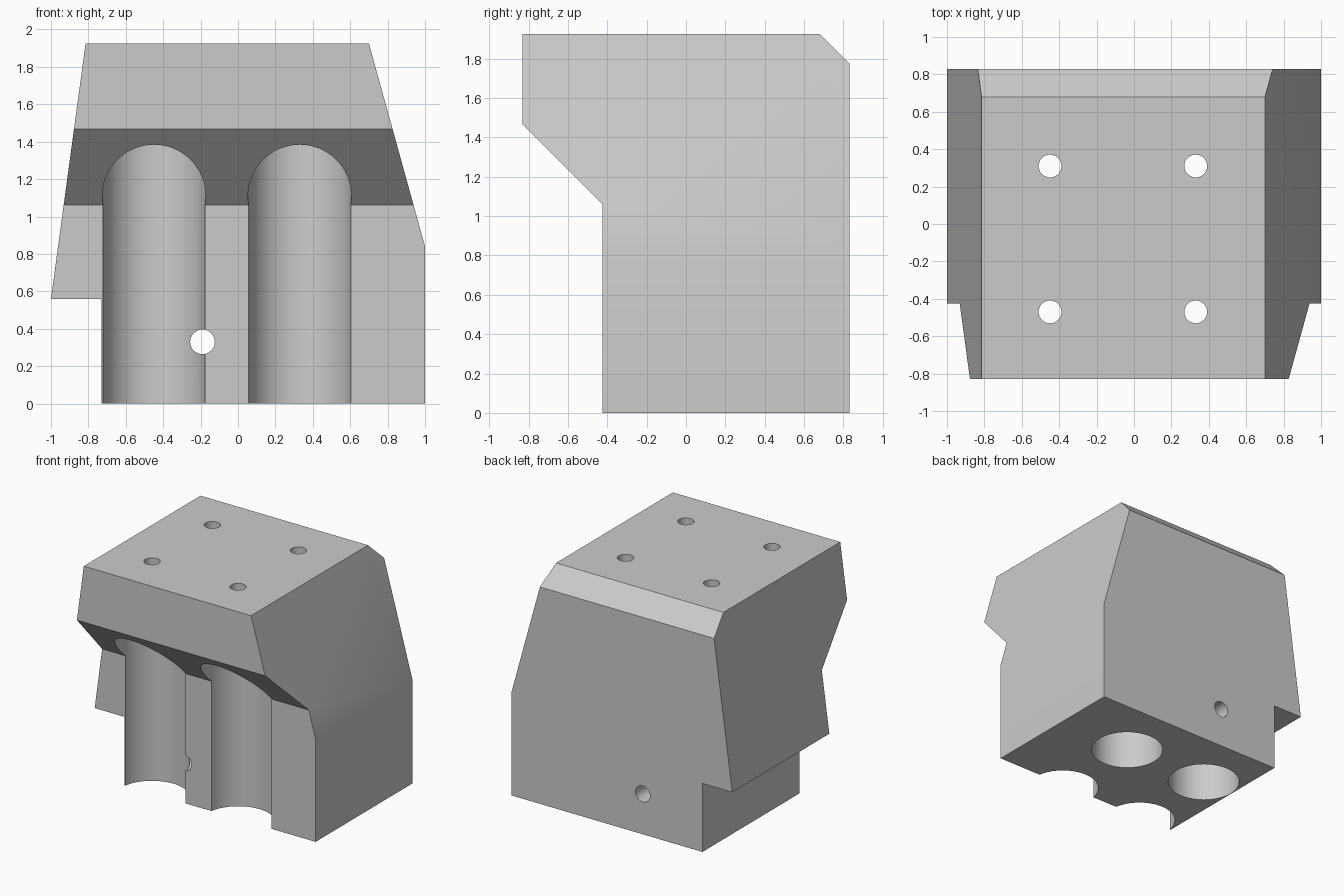
import bpy
import bmesh
from math import pi, radians
from mathutils import Matrix, Vector

if "Cube" in bpy.data.objects:
    bpy.data.objects.remove(bpy.data.objects["Cube"], do_unlink=True)

GREY = (0.6, 0.6, 0.6, 1.0)
grey = bpy.data.materials.new("plain_grey")
grey.use_nodes = True
grey.diffuse_color = GREY
grey.node_tree.nodes["Principled BSDF"].inputs["Base Color"].default_value = GREY


def add_object(name, bm):
    bmesh.ops.recalc_face_normals(bm, faces=bm.faces)
    mesh = bpy.data.meshes.new(name)
    bm.to_mesh(mesh)
    bm.free()
    mesh.materials.append(grey)
    obj = bpy.data.objects.new(name, mesh)
    bpy.context.collection.objects.link(obj)
    return obj


def prism(name, profile, place, start, end):
    """Extrude a closed 2D profile; place maps (u, v, depth) to a point."""
    bm = bmesh.new()
    face = bm.faces.new([bm.verts.new(place(u, v, start)) for u, v in profile])
    new = bmesh.ops.extrude_face_region(bm, geom=[face])["geom"]
    shift = Vector(place(0, 0, end)) - Vector(place(0, 0, start))
    bmesh.ops.translate(bm, vec=shift,
                        verts=[v for v in new if isinstance(v, bmesh.types.BMVert)])
    return add_object(name, bm)


def cylinder(name, radius, centre, length, sides, turn=0):
    bm = bmesh.new()
    matrix = Matrix.Translation(centre) @ Matrix.Rotation(turn, 4, "X")
    bmesh.ops.create_cone(bm, cap_ends=True, segments=sides, radius1=radius,
                          radius2=radius, depth=length, matrix=matrix)
    return add_object(name, bm)


def combine(obj, tool, operation):
    mod = obj.modifiers.new("cut", "BOOLEAN")
    mod.operation = operation
    mod.solver = "EXACT"
    mod.object = tool
    bpy.context.view_layer.objects.active = obj
    bpy.ops.object.modifier_apply(modifier=mod.name)
    bpy.data.objects.remove(tool, do_unlink=True)


# Body: front outline crossed with side outline
front_outline = [(-0.73, 0), (1, 0), (1, 0.84), (0.7, 1.925),
                 (-0.815, 1.925), (-1, 0.56), (-0.73, 0.56)]
side_outline = [(-0.425, -0.1), (0.83, -0.1), (0.83, 1.775), (0.68, 1.925),
                (0.68, 2.1), (-0.83, 2.1), (-0.83, 1.467), (-0.425, 1.062)]
body = prism("block_body", front_outline, lambda u, v, d: (u, d, v), -1, 1)
side = prism("side_cutter", side_outline, lambda u, v, d: (d, u, v), -1.2, 1.2)
combine(body, side, "INTERSECT")

# Four bores from below, each with a small screw hole through the top
for x in (-0.449, 0.33):
    for y in (-0.47, 0.31):
        bore = cylinder("bore_cutter", 0.277, (x, y, 0.7), 1.6, 64)
        combine(body, bore, "DIFFERENCE")
        screw = cylinder("screw_cutter", 0.061, (x, y, 1.7), 0.8, 32)
        combine(body, screw, "DIFFERENCE")

# Cross hole from front to back
cross = cylinder("cross_cutter", 0.066, (-0.19, 0, 0.33), 2.4, 32, pi / 2)
combine(body, cross, "DIFFERENCE")

body.select_set(True)
bpy.context.view_layer.objects.active = body
bpy.ops.object.shade_smooth_by_angle(angle=radians(30))
